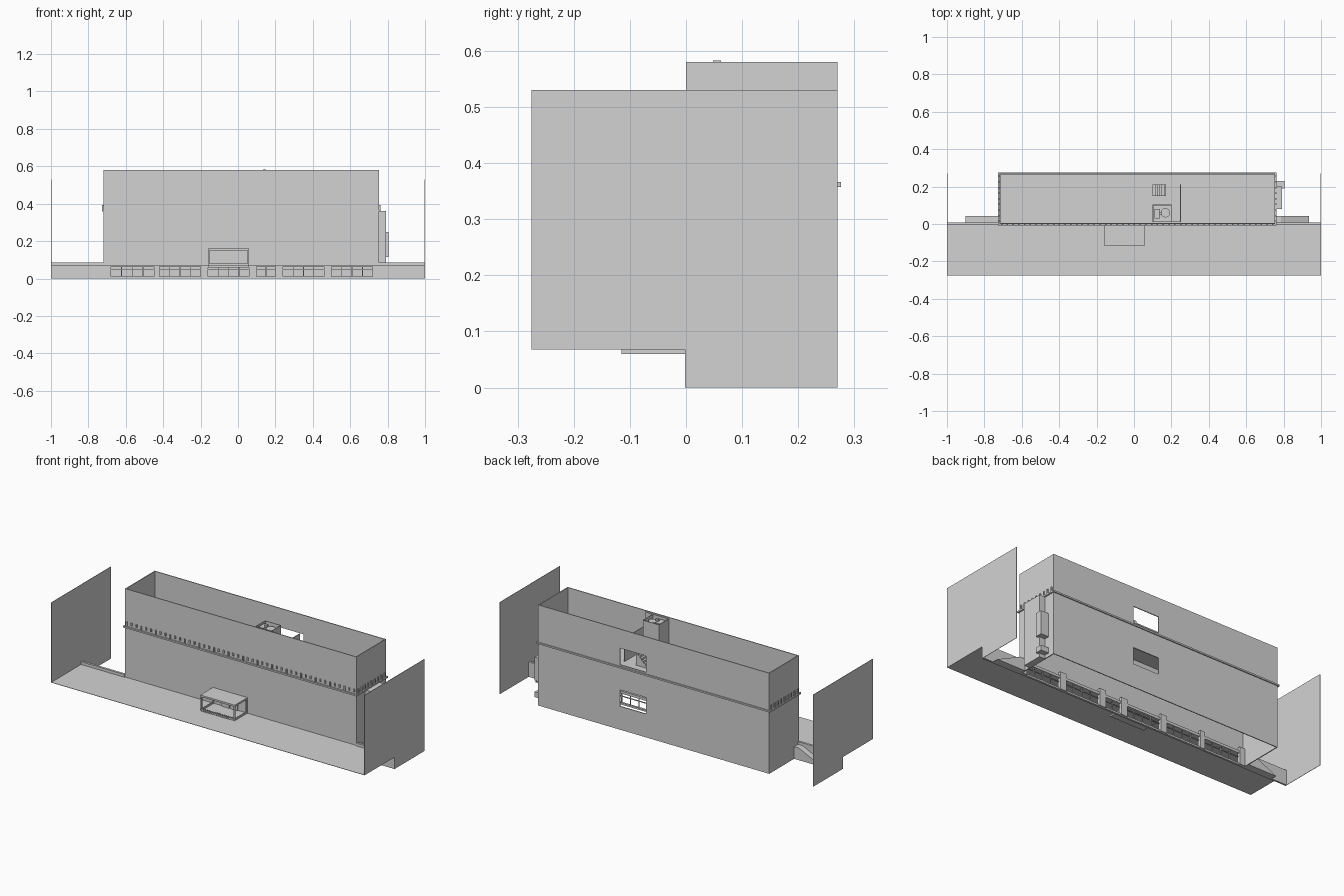
import bpy
import bmesh
import math
from mathutils import Matrix, Vector

cube = bpy.data.objects.get("Cube")
if cube:
    bpy.data.objects.remove(cube, do_unlink=True)

grey = bpy.data.materials.new("plain grey")
grey.use_nodes = True
shade = (0.65, 0.65, 0.65, 1)
grey.diffuse_color = shade
grey.node_tree.nodes["Principled BSDF"].inputs["Base Color"].default_value = shade


def finish(name, bm):
    mesh = bpy.data.meshes.new(name)
    bmesh.ops.recalc_face_normals(bm, faces=bm.faces)
    bm.to_mesh(mesh)
    bm.free()
    mesh.materials.append(grey)
    obj = bpy.data.objects.new(name, mesh)
    bpy.context.collection.objects.link(obj)
    return obj


def add_box(bm, x, y, z):
    """Add a box given its (low, high) range on each axis."""
    size = Vector((x[1] - x[0], y[1] - y[0], z[1] - z[0]))
    mid = Vector((x[0] + x[1], y[0] + y[1], z[0] + z[1])) / 2
    bmesh.ops.create_cube(bm, size=1, matrix=Matrix.Translation(mid) @ Matrix.Diagonal(size).to_4x4())


def boxes(name, *ranges):
    bm = bmesh.new()
    for r in ranges:
        add_box(bm, *r)
    return finish(name, bm)


def prism(name, points, depth):
    """Extrude a 3D outline along a vector."""
    bm = bmesh.new()
    face = bm.faces.new([bm.verts.new(p) for p in points])
    new = bmesh.ops.extrude_face_region(bm, geom=[face])["geom"]
    moved = [v for v in new if isinstance(v, bmesh.types.BMVert)]
    bmesh.ops.translate(bm, verts=moved, vec=depth)
    return finish(name, bm)


# Main dimensions
LEFT, RIGHT, BACK, TOP = 0.755, -0.72, 0.27, 0.58
STREET, LEDGE, T = 0.07, 0.365, 0.005
SPAN = (RIGHT, LEFT)

# Raised street deck
boxes("street_deck", ((-1, 1), (-0.275, 0), (STREET - 0.002, STREET)))

# Notched end screens
for side in (-1, 1):
    outline = [(-0.275, STREET), (0, STREET), (0, 0), (BACK, 0), (BACK, 0.53), (-0.275, 0.53)]
    prism("end_screen", [(side, y, z) for y, z in outline], (-side * 0.002, 0, 0))

# Low retaining walls with copings and ramps at both ends
for name, inner, outer in (("right", RIGHT, -1), ("left", LEFT, 1)):
    span = tuple(sorted((inner, outer)))
    boxes(name + "_retaining_wall",
          (span, (-0.002, 0.008), (0, STREET)),
          (span, (-0.005, 0.008), (STREET, 0.086)))
    way = math.copysign(1, outer)
    start = inner + way * 0.03
    ramp = [(inner, 0), (start + way * 0.15, 0), (start, STREET), (inner, STREET)]
    prism(name + "_ramp", [(x, 0.008, z) for x, z in ramp], (0, 0.035, 0))

# Upper front wall and end walls
boxes("front_wall", (SPAN, (0, T), (STREET, TOP)))
boxes("right_wall", ((RIGHT, RIGHT + T), (0, BACK), (0, TOP)))
boxes("left_wall", ((LEFT - T, LEFT), (0, BACK), (0, TOP)))

# Back wall around two window openings
hole = (0.065, 0.231)
back_y = (BACK - T, BACK)
boxes("back_wall",
      ((RIGHT, hole[0]), back_y, (0, TOP)),
      ((hole[1], LEFT), back_y, (0, TOP)),
      (hole, back_y, (0, 0.135)),
      (hole, back_y, (0.23, 0.375)),
      (hole, back_y, (0.47, TOP)))

# Upper floor
boxes("upper_floor", (SPAN, (0, BACK), (LEDGE - 0.006, LEDGE)))

# Shop front: piers, then frames in each bay
bays = [(-0.68, -0.45), (-0.42, -0.2), (-0.16, 0.06), (0.1, 0.2), (0.24, 0.46), (0.5, 0.72)]
edges = [RIGHT] + [x for bay in bays for x in bay] + [LEFT]
bm = bmesh.new()
for a, b in zip(edges[::2], edges[1::2]):
    add_box(bm, (a, b), (0, 0.02), (0, 0.1))
finish("shop_piers", bm)
bm = bmesh.new()
add_box(bm, SPAN, (0, 0.012), (0, 0.01))
add_box(bm, SPAN, (0, 0.015), (STREET - 0.005, STREET + 0.01))
for a, b in bays:
    add_box(bm, (a, b), (0.004, 0.009), (0.045, 0.049))
    count = max(2, round((b - a) / 0.055))
    for i in range(1, count):
        x = a + (b - a) * i / count
        add_box(bm, (x - 0.002, x + 0.002), (0.004, 0.009), (0, STREET))
finish("shop_window_frames", bm)

# Ledge around the building
low, high = LEDGE - 0.008, LEDGE + 0.001
out = 0.008
around = (RIGHT - out, LEFT + out)
boxes("ledge",
      (around, (-out, 0), (low, high)),
      (around, (BACK, BACK + 0.006), (low, high)),
      ((RIGHT - out, RIGHT), (0, BACK), (low, high)),
      ((LEFT, LEFT + out), (0, BACK), (low, high)))

# Small blocks above the ledge on the front and both ends
bm = bmesh.new()
for i in range(48):
    x = RIGHT + 0.012 + i * (LEFT - RIGHT - 0.024) / 47
    drop = 0.012 if i % 3 else 0.002
    add_box(bm, (x - 0.004, x + 0.004), (-0.006, 0), (LEDGE + drop, 0.393))
for i in range(9):
    y = 0.015 + i * 0.03
    for x in ((RIGHT - 0.006, RIGHT), (LEFT, LEFT + 0.006)):
        add_box(bm, x, (y - 0.004, y + 0.004), (LEDGE, 0.393))
finish("ledge_blocks", bm)

# Bay and fittings on the left end
boxes("left_bay", ((LEFT, 0.79), (0.08, 0.2), (0, 0.36)))
boxes("left_bay_fittings",
      ((LEFT, 0.805), (0.19, 0.23), (0.115, 0.25)),
      ((LEFT, 0.805), (0.19, 0.23), (0.02, 0.05)))

# Entrance canopy: roof, posts, curb, tray and doors
px, py = (-0.16, 0.06), (-0.115, 0)
boxes("canopy_roof", (px, py, (0.15, 0.16)))
bm = bmesh.new()
for x in (px[0], px[1] - 0.008):
    for y in (py[0], -0.008):
        add_box(bm, (x, x + 0.008), (y, y + 0.008), (STREET, 0.15))
finish("canopy_posts", bm)
bm = bmesh.new()
add_box(bm, px, (py[0], py[0] + 0.006), (STREET, 0.08))
for x in (px[0], px[1] - 0.006):
    add_box(bm, (x, x + 0.006), py, (STREET, 0.08))
for i in range(18):
    x = px[0] + 0.006 + i * 0.012
    add_box(bm, (x, x + 0.005), (py[0] - 0.003, py[0] + 0.02), (STREET, 0.076))
finish("canopy_curb", bm)
boxes("canopy_tray", (px, py, (0.06, STREET)))
boxes("entrance_doors",
      ((-0.1, -0.052), (-0.006, 0), (STREET, 0.125)),
      ((-0.048, 0), (-0.006, 0), (STREET, 0.125)))

# Rooftop service core: screens, machine box, tank and steps
boxes("core_screens",
      ((0.1, 0.25), (0.01, 0.014), (LEDGE, 0.576)),
      ((0.246, 0.25), (0.01, 0.21), (LEDGE, 0.5)),
      ((0.2, 0.204), (0.01, 0.1), (LEDGE, 0.576)),
      ((0.1, 0.104), (0.01, 0.1), (LEDGE, 0.576)),
      ((0.1, 0.2), (0.1, 0.104), (LEDGE, 0.576)))
boxes("machine_box", ((0.11, 0.14), (0.03, 0.08), (LEDGE, 0.57)),
      ((0.135, 0.15), (0.048, 0.062), (0.57, 0.583)))
bm = bmesh.new()
bmesh.ops.create_cone(bm, cap_ends=True, segments=16, radius1=0.025, radius2=0.025, depth=0.2,
                      matrix=Matrix.Translation((0.168, 0.06, LEDGE + 0.1)))
finish("tank", bm)
bm = bmesh.new()
for i in range(6):
    add_box(bm, (0.1 + i * 0.012, 0.112 + i * 0.012), (0.15, 0.21), (LEDGE, LEDGE + 0.012 * (i + 1)))
finish("core_steps", bm)
